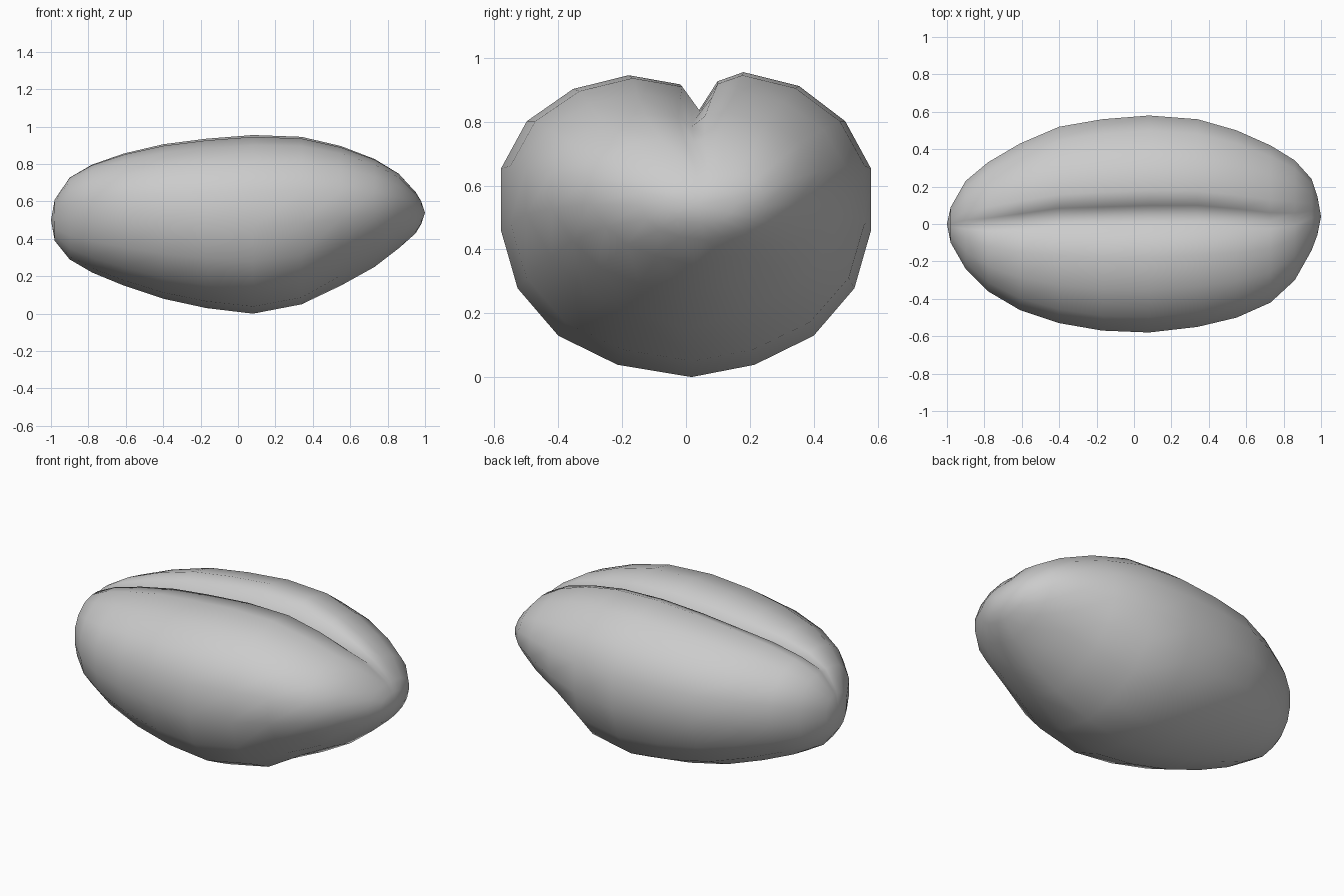
import bpy, bmesh

cube = bpy.data.objects.get("Cube")
if cube:
    bpy.data.objects.remove(cube, do_unlink=True)

# Cross-section of one lobe, from the lip of the groove down to the keel
LOBE = [(0.31, 0.99), (0.61, 0.9), (0.86, 0.67), (1, 0.36), (1, -0.04),
        (0.91, -0.42), (0.69, -0.73), (0.37, -0.92)]

# Stations along the grain: x, front, back, bottom, top, groove strength
STATIONS = [
    (-0.98, -0.1, 0.09, 0.39, 0.61, 0),
    (-0.9, -0.24, 0.23, 0.29, 0.73, 0.15),
    (-0.78, -0.36, 0.33, 0.22, 0.8, 0.5),
    (-0.61, -0.46, 0.43, 0.15, 0.86, 0.8),
    (-0.4, -0.53, 0.52, 0.08, 0.91, 1),
    (-0.17, -0.57, 0.56, 0.03, 0.94, 1),
    (0.08, -0.58, 0.58, 0, 0.96, 1),
    (0.34, -0.55, 0.56, 0.05, 0.95, 1),
    (0.55, -0.5, 0.5, 0.15, 0.9, 0.9),
    (0.73, -0.42, 0.42, 0.25, 0.83, 0.6),
    (0.86, -0.3, 0.34, 0.35, 0.75, 0.25),
    (0.95, -0.14, 0.24, 0.43, 0.65, 0),
    (0.98, -0.06, 0.15, 0.48, 0.6, 0),
]


def section(x, front, back, bottom, top, groove):
    """Closed ring of points: groove, back lobe, keel, front lobe."""
    yc, zc = (front + back) / 2, (bottom + top) / 2
    ry, rz = (back - front) / 2, (top - bottom) / 2
    dent = 0.07 if 0.5 < x < 0.9 else 0      # hollow beside the germ

    def point(u, v):
        if v < -0.4 and abs(u) > 0.3:
            u, v = u * (1 - dent), v * (1 - dent)
        if u < 0 and v > 0.8:
            v -= 0.02 * groove               # front lobe sits a little lower
        return (x, yc + ry * u, zc + rz * v)

    shift = 0.07 * groove
    lip = 1 - 0.07 * groove
    ring = [point(shift, 1 - 0.26 * groove), point(shift + 0.1, lip)]
    ring += [point(u, v) for u, v in LOBE]
    ring.append(point(0.03, -1))
    ring += [point(-u, v) for u, v in reversed(LOBE)]
    ring.append(point(shift - 0.1, lip))
    return ring


# Loft the grain through all stations and close both tips
bm = bmesh.new()
rings = [[bm.verts.new(p) for p in section(*s)] for s in STATIONS]
count = len(rings[0])
for a, b in zip(rings, rings[1:]):
    for i in range(count):
        j = (i + 1) % count
        bm.faces.new((a[i], a[j], b[j], b[i]))
for ring, tip in ((rings[0], (-1, 0, 0.5)), (rings[-1], (1, 0.04, 0.54))):
    end = bm.verts.new(tip)
    for i in range(count):
        bm.faces.new((ring[i], ring[(i + 1) % count], end))
bmesh.ops.recalc_face_normals(bm, faces=bm.faces)
for face in bm.faces:
    face.smooth = True

mesh = bpy.data.meshes.new("grain_kernel")
bm.to_mesh(mesh)
bm.free()
grain = bpy.data.objects.new("grain_kernel", mesh)
bpy.context.collection.objects.link(grain)

# Plain grey husk
husk = bpy.data.materials.new("husk_grey")
husk.use_nodes = True
grey = (0.6, 0.6, 0.6, 1)
husk.diffuse_color = grey
husk.node_tree.nodes["Principled BSDF"].inputs["Base Color"].default_value = grey
mesh.materials.append(husk)
